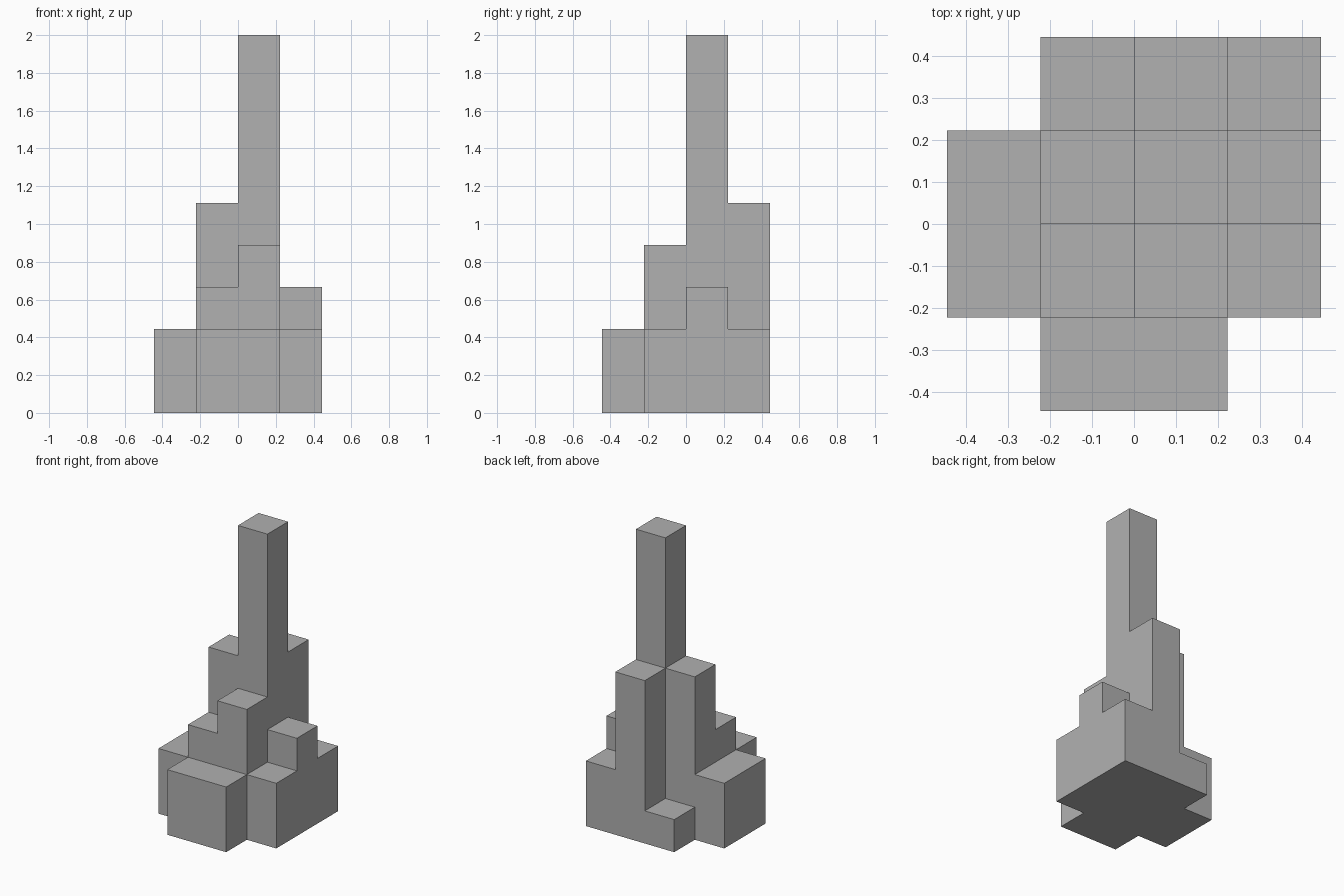
import bpy, bmesh, math
from mathutils import Vector

if "Cube" in bpy.data.objects:
    bpy.data.objects.remove(bpy.data.objects["Cube"])

UNIT = 2 / 9

# One flat grey for the whole model
grey = bpy.data.materials.new("stone_grey")
grey.use_nodes = True
colour = (0.44, 0.44, 0.44, 1)
grey.diffuse_color = colour
grey.node_tree.nodes["Principled BSDF"].inputs["Base Color"].default_value = colour

# Column heights in units, rows from front to back, columns from -x to +x
heights = [
    [0, 2, 2, 0],
    [2, 3, 4, 2],
    [2, 5, 9, 3],
    [0, 1, 5, 2],
]
cells = {(x, y, z)
         for y, row in enumerate(heights)
         for x, height in enumerate(row)
         for z in range(height)}

# Outer skin: a square wherever a filled cell meets empty space
bm = bmesh.new()
for cell in cells:
    for axis in range(3):
        for sign in (-1, 1):
            step = [0, 0, 0]
            step[axis] = sign
            if tuple(c + s for c, s in zip(cell, step)) in cells:
                continue
            normal = Vector(step)
            u = Vector([float(i == (axis + 1) % 3) for i in range(3)])
            v = normal.cross(u)
            middle = Vector(cell) + Vector((-1.5, -1.5, 0.5)) + normal / 2
            corners = [middle + (a * u + b * v) / 2
                       for a, b in ((-1, -1), (1, -1), (1, 1), (-1, 1))]
            bm.faces.new([bm.verts.new(c * UNIT) for c in corners])

# Weld the squares and merge them into large flat walls and terraces
bmesh.ops.remove_doubles(bm, verts=bm.verts, dist=0.001)
bmesh.ops.dissolve_limit(bm, angle_limit=math.radians(1),
                         verts=bm.verts, edges=bm.edges)
bmesh.ops.recalc_face_normals(bm, faces=bm.faces)

mesh = bpy.data.meshes.new("stepped_tower")
bm.to_mesh(mesh)
bm.free()
mesh.materials.append(grey)
tower = bpy.data.objects.new("stepped_tower", mesh)
bpy.context.collection.objects.link(tower)
